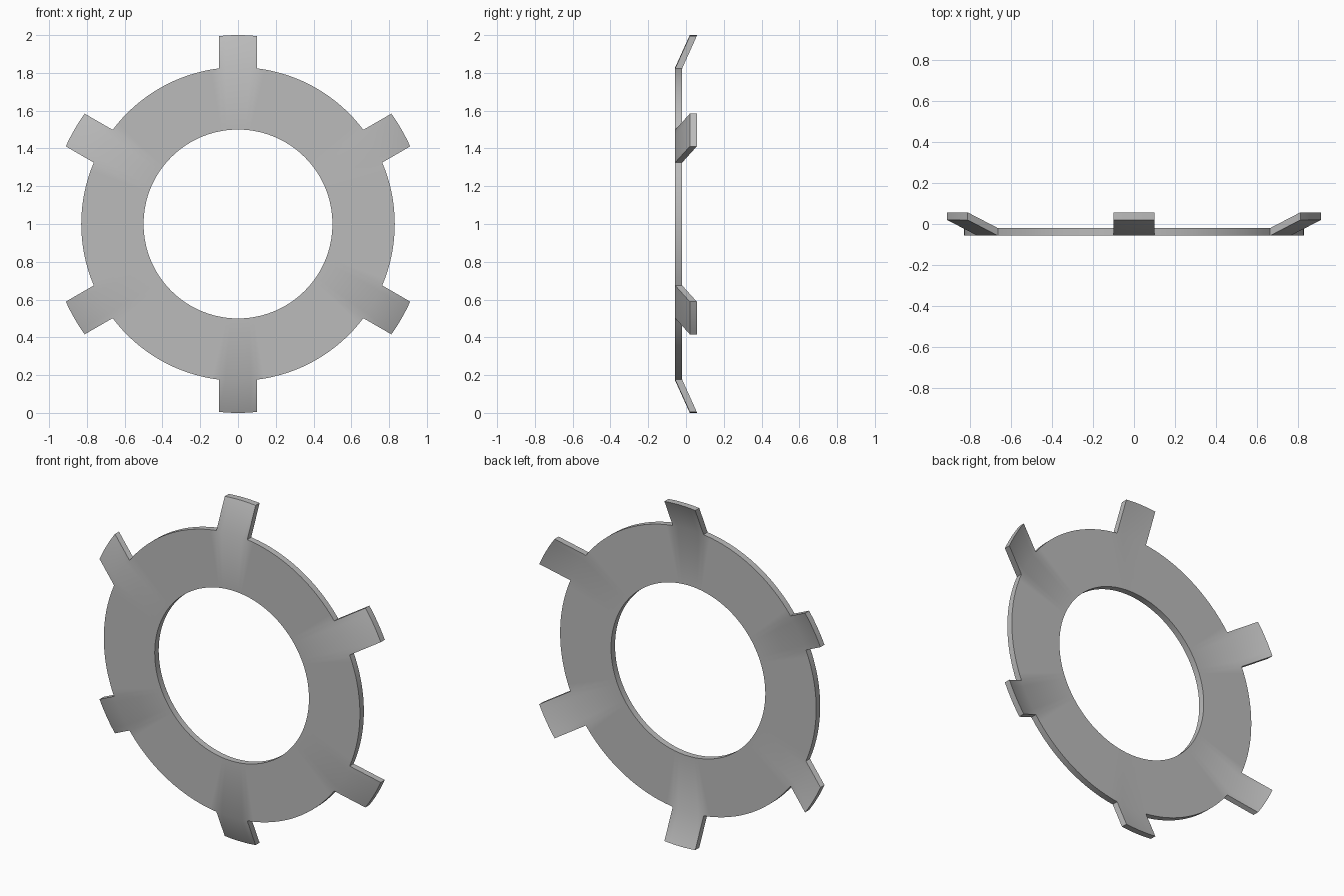
import bpy, bmesh, math
from mathutils import Vector, Matrix

if "Cube" in bpy.data.objects:
    bpy.data.objects.remove(bpy.data.objects["Cube"], do_unlink=True)

INNER, OUTER, TIP = 0.5, 0.83, 1.0
HALF_TAB = 0.1
FRONT, THICK, BEND = -0.057, 0.037, 0.077
TABS, TAB_STEPS, GAP_STEPS = 6, 6, 16

metal = bpy.data.materials.new("plain grey metal")
metal.use_nodes = True
grey = (0.5, 0.5, 0.5, 1)
metal.diffuse_color = grey
metal.node_tree.nodes["Principled BSDF"].inputs["Base Color"].default_value = grey

bm = bmesh.new()


def on_circle(radius, angle, y=FRONT):
    return bm.verts.new((radius * math.sin(angle), y, radius * math.cos(angle)))


# Front surface: one radial row per step, with a bent-back tip row on each tab
half = math.asin(HALF_TAB / OUTER)
sector = math.tau / TABS
rows = []
for k in range(TABS):
    centre = k * sector
    for i in range(TAB_STEPS + 1):
        offset = HALF_TAB * (2 * i / TAB_STEPS - 1)
        a = centre + math.asin(offset / OUTER)
        tip = on_circle(TIP, centre + math.asin(offset / TIP), FRONT + BEND)
        rows.append((on_circle(INNER, a), on_circle(OUTER, a), tip))
    for i in range(1, GAP_STEPS):
        a = centre + half + (sector - 2 * half) * i / GAP_STEPS
        rows.append((on_circle(INNER, a), on_circle(OUTER, a), None))

per_sector = TAB_STEPS + GAP_STEPS
for n, row in enumerate(rows):
    nxt = rows[(n + 1) % len(rows)]
    bm.faces.new((row[0], row[1], nxt[1], nxt[0]))
    if n % per_sector < TAB_STEPS:
        bm.faces.new((row[1], row[2], nxt[2], nxt[1]))

# Thicken straight towards the back
result = bmesh.ops.extrude_face_region(bm, geom=bm.faces[:], use_keep_orig=True)
moved = [g for g in result["geom"] if isinstance(g, bmesh.types.BMVert)]
bmesh.ops.translate(bm, verts=moved, vec=(0, THICK, 0))
bmesh.ops.translate(bm, verts=bm.verts[:], vec=(0, 0, TIP))
bmesh.ops.recalc_face_normals(bm, faces=bm.faces[:])

mesh = bpy.data.meshes.new("tabbed_ring")
bm.to_mesh(mesh)
bm.free()
mesh.materials.append(metal)
ring = bpy.data.objects.new("tabbed_ring", mesh)
bpy.context.collection.objects.link(ring)

# Smooth over the gentle bends, crisp at the rims
bpy.ops.object.select_all(action="DESELECT")
ring.select_set(True)
bpy.context.view_layer.objects.active = ring
bpy.ops.object.shade_smooth_by_angle(angle=math.radians(30))
